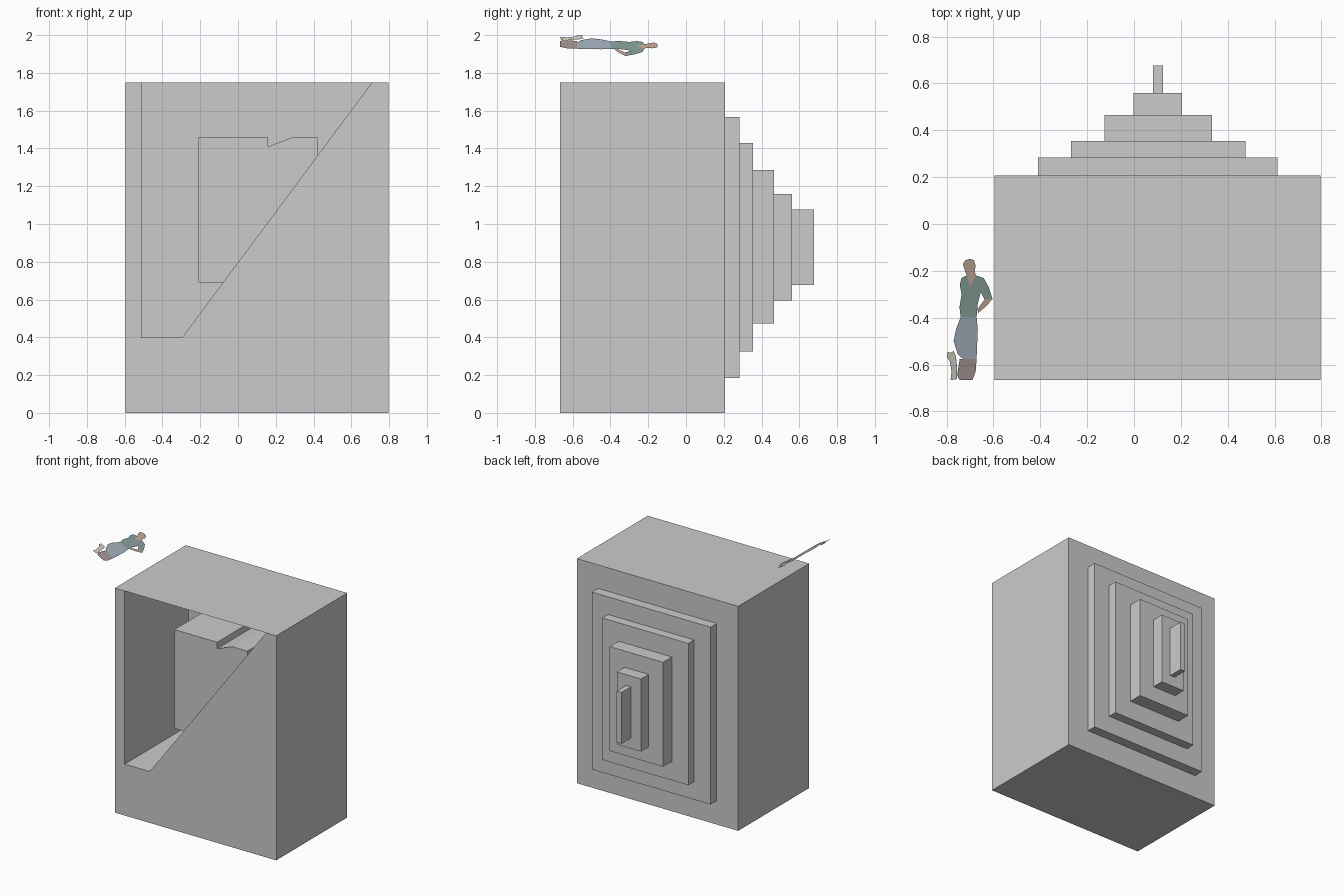
import bpy, bmesh

if "Cube" in bpy.data.objects:
    bpy.data.objects.remove(bpy.data.objects["Cube"])

def make(name, faces, color=None):
    """Object from a list of polygons, each a list of points."""
    bm = bmesh.new()
    for f in faces:
        bm.faces.new([bm.verts.new(p) for p in f])
    bmesh.ops.remove_doubles(bm, verts=bm.verts[:], dist=1e-5)
    bmesh.ops.recalc_face_normals(bm, faces=bm.faces[:])
    me = bpy.data.meshes.new(name)
    bm.to_mesh(me)
    bm.free()
    ob = bpy.data.objects.new(name, me)
    bpy.context.collection.objects.link(ob)
    if color:
        mat = bpy.data.materials.new(name + "_colour")
        mat.diffuse_color = (*color, 1)
        mat.use_nodes = True
        mat.node_tree.nodes["Principled BSDF"].inputs["Base Color"].default_value = mat.diffuse_color
        me.materials.append(mat)
    return ob

def cap(prof, y):
    return [(x, y, z) for x, z in prof]

def walls(prof, y0, y1, skip=()):
    out = []
    for i, (a, b) in enumerate(zip(prof, prof[1:] + prof[:1])):
        if i not in skip:
            out.append([(a[0], y0, a[1]), (b[0], y0, b[1]), (b[0], y1, b[1]), (a[0], y1, a[1])])
    return out

def rect(x0, x1, z0, z1):
    return [(x0, z0), (x1, z0), (x1, z1), (x0, z1)]

F, B, PIT = -0.667, 0.207, 0.12

# main block: outer shell with a slanted recess under a thin roof
outer = rect(-0.595, 0.797, 0, 1.75)
recess = [(-0.51, 1.75), (-0.51, 0.40), (-0.295, 0.40), (0.71, 1.75)]
front = [outer[3], outer[0], outer[1], outer[2], recess[3], recess[2], recess[1], recess[0]]
make("block", [cap(front, F), cap(outer, B), cap(recess, PIT)]
     + walls(outer, F, B) + walls(recess, F, PIT, skip=(3,)))

# smaller notched block inside the recess, meeting the slope
inner = [(-0.21, 1.46), (0.16, 1.46), (0.16, 1.41), (0.29, 1.46),
         (0.42, 1.46), (0.42, 1.36), (-0.077, 0.69), (-0.21, 0.69)]
make("inner_block", [cap(inner, -0.485)] + walls(inner, -0.485, PIT, skip=(5,)))

# stepped slabs on the back
steps = [(-0.41, 0.613, 0.185, 1.567, 0.283), (-0.268, 0.475, 0.325, 1.43, 0.355),
         (-0.127, 0.332, 0.473, 1.287, 0.465), (-0.003, 0.204, 0.595, 1.16, 0.56),
         (0.082, 0.124, 0.677, 1.077, 0.677)]
y = B
for i, (x0, x1, z0, z1, y1) in enumerate(steps):
    r = rect(x0, x1, z0, z1)
    make(f"back_step_{i + 1}", [cap(r, y1)] + walls(r, y, y1))
    y = y1

# flat cut-out of a standing person and cat, lying on a tilted plane (hundredths of x, y)
def cutout(name, pts, color):
    make(name, [[(u / 100, v / 100, 2.0 - 0.564 * (u / 100 + 0.80)) for u, v in pts]], color)

cutout("person_head", [(-73, -17), (-72, -15.5), (-70, -14.8), (-68.3, -15.5), (-67.6, -18),
                       (-68, -20), (-67.5, -22), (-70, -27), (-71.4, -22), (-72.5, -19)],
       (0.58, 0.42, 0.33))
cutout("person_shirt", [(-73.6, -23), (-71.4, -22), (-70, -27), (-67.5, -22), (-64.2, -23),
                        (-62, -27), (-60.4, -32), (-63.8, -32.3), (-65.4, -29), (-66.7, -34),
                        (-67.2, -39.7), (-74, -39.7), (-74.5, -35.5), (-73.6, -30), (-74.4, -26)],
       (0.25, 0.36, 0.34))
cutout("person_forearm", [(-63.8, -32.3), (-60.4, -32), (-63, -35), (-66.5, -38), (-66.9, -36.4)],
       (0.6, 0.43, 0.35))
cutout("person_jeans", [(-74, -39.7), (-67.2, -39.7), (-66.7, -45), (-67.2, -57.6),
                        (-73, -57.6), (-75.3, -55.5), (-77, -50), (-76, -45)],
       (0.39, 0.46, 0.53))
cutout("person_shoes", [(-74.4, -57.6), (-67.2, -57.6), (-67.6, -63), (-69, -66.7),
                        (-74.4, -66.7), (-75.5, -64.5)], (0.40, 0.31, 0.31))
cutout("cat", [(-79.5, -54.6), (-78.3, -55), (-77, -54.2), (-76.1, -56.3), (-75.6, -60),
               (-75.6, -66.2), (-78.3, -66.7), (-77.9, -62.8), (-78.7, -58.5), (-80, -56.8)],
       (0.68, 0.66, 0.58))
